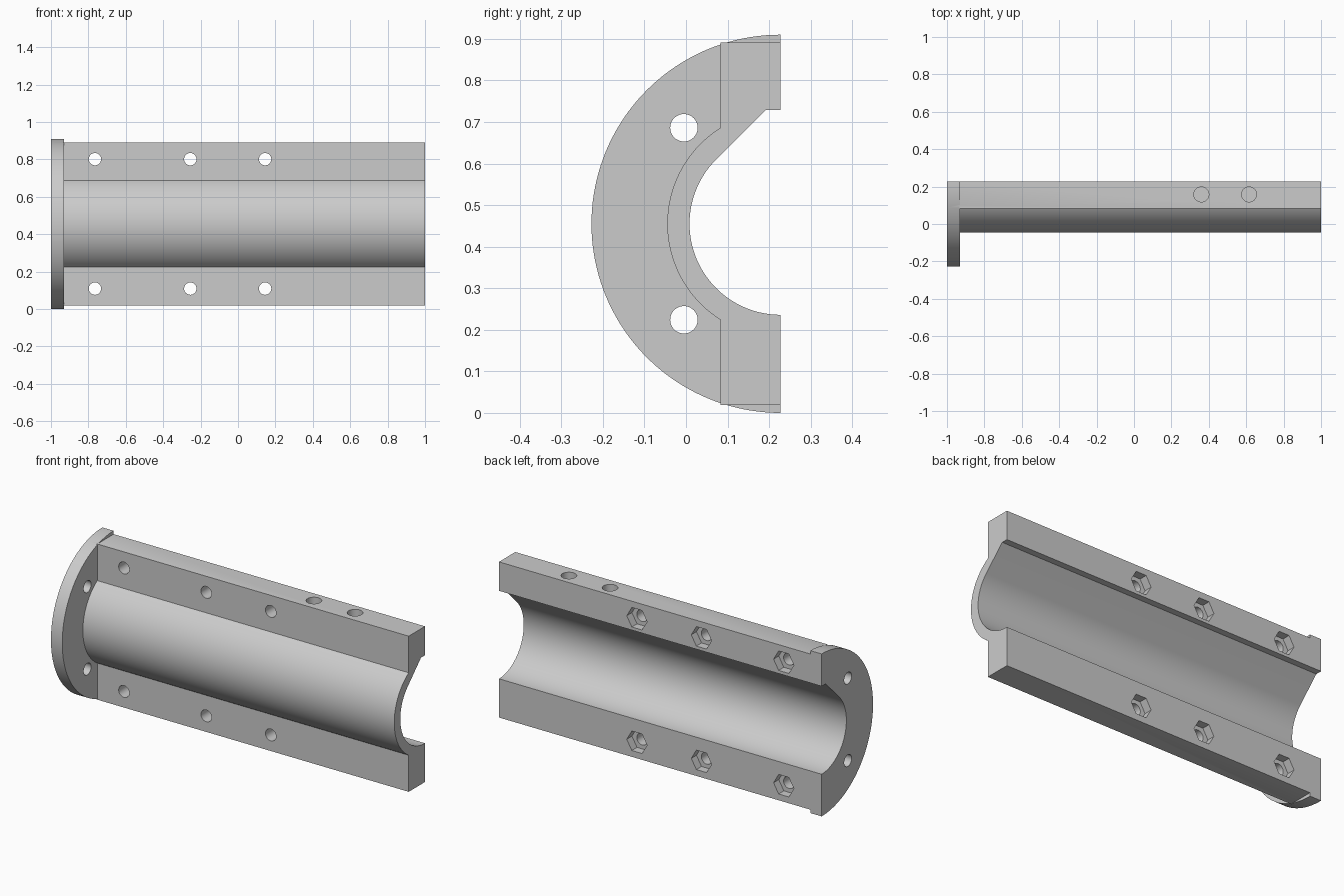
import bpy, bmesh
from math import cos, sin, pi, radians, sqrt
from mathutils import Vector

if "Cube" in bpy.data.objects:
    bpy.data.objects.remove(bpy.data.objects["Cube"])

R_FLANGE, R_SHELL, R_BORE = 0.455, 0.2725, 0.219
BACK, MID = 0.2275, 0.455          # split plane y, axis height z
WING_Y, WING_H = 0.083, 0.436      # wing front face, wing half height
FLANGE_X = -0.93

grey = bpy.data.materials.new("plain_grey")
grey.use_nodes = True
grey.diffuse_color = (0.6, 0.6, 0.6, 1)
grey.node_tree.nodes["Principled BSDF"].inputs["Base Color"].default_value = (0.6, 0.6, 0.6, 1)


def arc(cy, cz, r, start, end, n):
    """Points on an arc, angles in degrees."""
    angles = [radians(start + (end - start) * i / n) for i in range(n + 1)]
    return [(cy + r * cos(a), cz + r * sin(a)) for a in angles]


def prism(name, points, axis, low, high):
    """Extrude a 2D outline along an axis from low to high."""
    def place(p, d):
        a, b = p
        return {"x": Vector((d, a, b)), "y": Vector((a, d, b)), "z": Vector((a, b, d))}[axis]
    bm = bmesh.new()
    face = bm.faces.new([bm.verts.new(place(p, low)) for p in points])
    out = bmesh.ops.extrude_face_region(bm, geom=[face])
    moved = [v for v in out["geom"] if isinstance(v, bmesh.types.BMVert)]
    bmesh.ops.translate(bm, verts=moved, vec=place((0, 0), high - low))
    bmesh.ops.recalc_face_normals(bm, faces=bm.faces)
    mesh = bpy.data.meshes.new(name)
    bm.to_mesh(mesh)
    bm.free()
    mesh.materials.append(grey)
    obj = bpy.data.objects.new(name, mesh)
    bpy.context.collection.objects.link(obj)
    return obj


def hole(a, b, r, axis, low, high, sides=40):
    return prism("hole_cutter", arc(a, b, r, 0, 360, sides)[:-1], axis, low, high)


def combine(target, tool, operation):
    """Apply a boolean and discard the tool."""
    tool.hide_render = True
    bpy.context.view_layer.objects.active = target
    mod = target.modifiers.new("cut", "BOOLEAN")
    mod.operation, mod.object, mod.solver = operation, tool, "EXACT"
    bpy.ops.object.modifier_apply(modifier=mod.name)
    bpy.data.objects.remove(tool)


# Round end flange, trimmed to a half later
shell = prism("flanged_half_shell", arc(BACK, MID, R_FLANGE, 0, 360, 160)[:-1], "x", -1, FLANGE_X)

# Half tube with flat clamping wings
rise = sqrt(R_SHELL ** 2 - (BACK - WING_Y) ** 2)
swing = math_angle = 180 - Vector((BACK - WING_Y, rise)).angle(Vector((1, 0))) * 180 / pi
outline = [(0.3, MID + WING_H), (WING_Y, MID + WING_H)]
outline += arc(BACK, MID, R_SHELL, swing, 360 - swing, 64)
outline += [(WING_Y, MID - WING_H), (0.3, MID - WING_H)]
combine(shell, prism("winged_tube", outline, "x", FLANGE_X - 0.004, 1), "UNION")

# Teardrop bore together with everything behind the split plane
roof = 0.729
tangent = R_BORE * sqrt(0.5)
slope_end = BACK - tangent + roof - (MID + tangent)
bore = [(BACK, 1.2), (BACK, roof), (slope_end, roof)]
bore += arc(BACK, MID, R_BORE, 135, 270, 64)
bore += [(BACK, -0.2), (0.9, -0.2), (0.9, 1.2)]
combine(shell, prism("bore_cutter", bore, "x", -1.2, 1.2), "DIFFERENCE")

# Clamp bolt holes with hexagonal nut pockets at the back
for x in (-0.765, -0.255, 0.145):
    for z in (MID - 0.346, MID + 0.346):
        combine(shell, hole(x, z, 0.033, "y", 0, 0.4), "DIFFERENCE")
        combine(shell, hole(x, z, 0.063, "y", BACK - 0.046, 0.4, 6), "DIFFERENCE")

# Flange mounting holes
for z in (MID - 0.231, MID + 0.231):
    combine(shell, hole(-0.005, z, 0.033, "x", -1.1, -0.9), "DIFFERENCE")

# Blind round pockets in the top edge
for x in (0.36, 0.615):
    combine(shell, hole(x, 0.158, 0.04, "z", MID + WING_H - 0.09, 1.1), "DIFFERENCE")

bpy.ops.object.select_all(action="DESELECT")
shell.select_set(True)
bpy.context.view_layer.objects.active = shell
bpy.ops.object.shade_smooth_by_angle(angle=radians(25))
